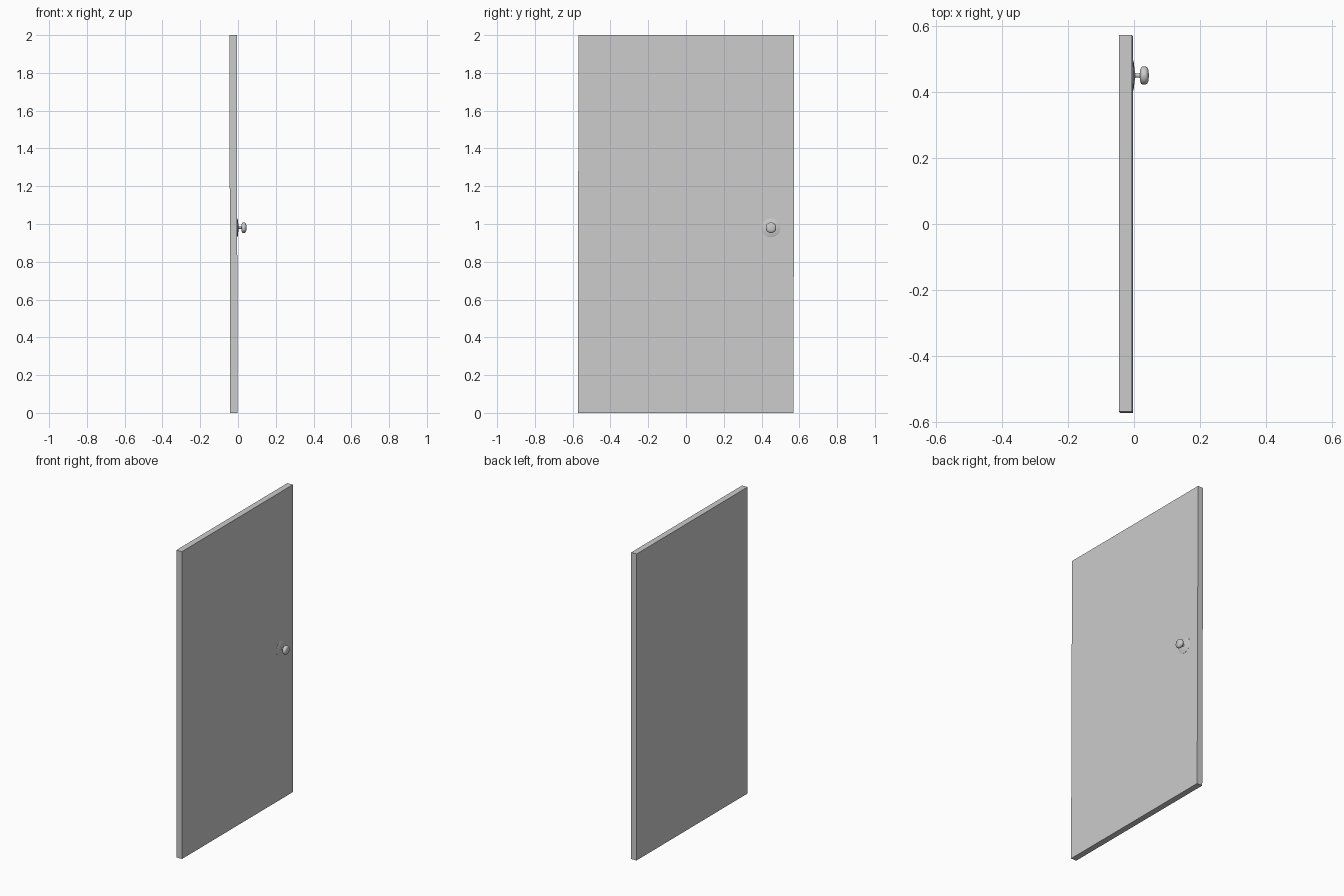
import bpy, bmesh, math
from mathutils import Vector

if "Cube" in bpy.data.objects:
    bpy.data.objects.remove(bpy.data.objects["Cube"])

KNOB_Y, KNOB_Z = 0.45, 0.98


def add_object(name, bm):
    bmesh.ops.recalc_face_normals(bm, faces=bm.faces[:])
    mesh = bpy.data.meshes.new(name)
    bm.to_mesh(mesh)
    bm.free()
    obj = bpy.data.objects.new(name, mesh)
    bpy.context.collection.objects.link(obj)
    return obj


def lathe(name, profile, steps=32):
    """Spin (x, radius) points round the knob axis."""
    bm = bmesh.new()
    verts = [bm.verts.new((x, KNOB_Y + r, KNOB_Z)) for x, r in profile]
    edges = [bm.edges.new(pair) for pair in zip(verts, verts[1:])]
    bmesh.ops.spin(bm, geom=verts + edges, cent=(0, KNOB_Y, KNOB_Z), axis=(1, 0, 0),
                   angle=math.tau, steps=steps, use_duplicate=False)
    bmesh.ops.remove_doubles(bm, verts=bm.verts[:], dist=1e-5)
    obj = add_object(name, bm)
    bpy.ops.object.select_all(action='DESELECT')
    obj.select_set(True)
    bpy.context.view_layer.objects.active = obj
    bpy.ops.object.shade_smooth_by_angle(angle=math.radians(40))
    return obj


# Door slab, leaning back very slightly
bm = bmesh.new()
bmesh.ops.create_cube(bm, size=1)
for v in bm.verts:
    lean = 0.002 * v.co.z * 2
    v.co = Vector((-0.0238 + v.co.x * 0.039 - lean,
                   v.co.y * 1.142 + lean,
                   1 + v.co.z * 2))
add_object("door_slab", bm)

# Shallow round backplate
lathe("knob_backplate", [(-0.008, 0), (-0.008, 0.05), (-0.0035, 0.05),
                         (-0.001, 0.042), (0.001, 0.026), (0.003, 0.010), (0.003, 0)])

# Neck
lathe("knob_neck", [(0.001, 0), (0.001, 0.009), (0.006, 0.006),
                    (0.016, 0.006), (0.021, 0.010), (0.021, 0)], 24)

# Rounded knob
lathe("knob", [(0.018, 0), (0.018, 0.012), (0.019, 0.019), (0.022, 0.025),
               (0.027, 0.0278), (0.034, 0.0278), (0.040, 0.025), (0.043, 0.019),
               (0.0445, 0.010), (0.045, 0)])
